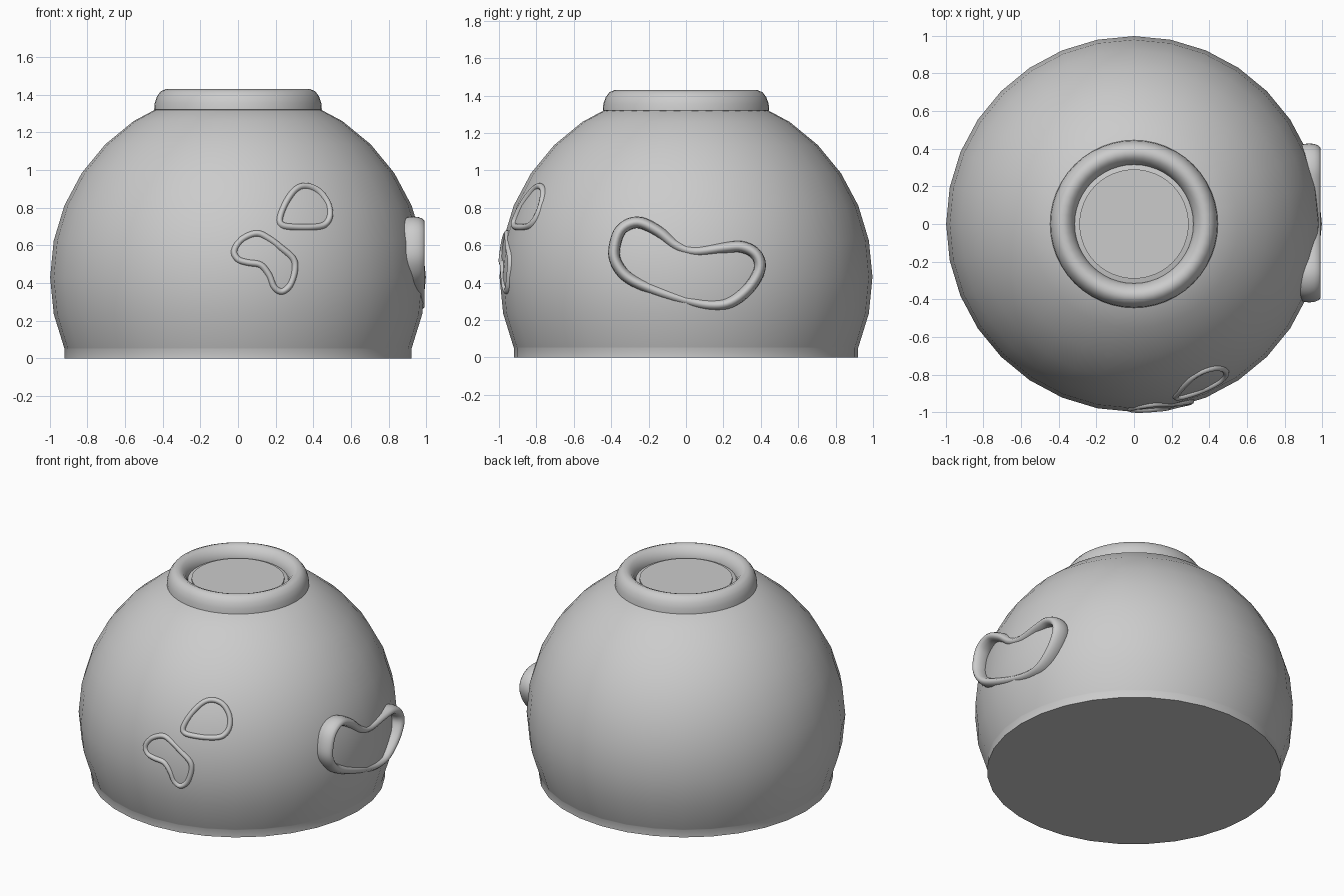
import bpy, bmesh
from math import sin, cos, pi, radians, sqrt
from mathutils import Vector

if "Cube" in bpy.data.objects:
    bpy.data.objects.remove(bpy.data.objects["Cube"])

CZ = 0.43   # height of the dome centre
R = 0.997   # dome radius


def make_object(name, bm, angle=40):
    bmesh.ops.recalc_face_normals(bm, faces=bm.faces)
    me = bpy.data.meshes.new(name)
    bm.to_mesh(me)
    bm.free()
    ob = bpy.data.objects.new(name, me)
    bpy.context.collection.objects.link(ob)
    bpy.ops.object.select_all(action='DESELECT')
    ob.select_set(True)
    bpy.context.view_layer.objects.active = ob
    bpy.ops.object.shade_smooth_by_angle(angle=radians(angle))
    return ob


def bridge(bm, rings, closed):
    n = len(rings)
    for i in range(n if closed else n - 1):
        a, b = rings[i], rings[(i + 1) % n]
        m = len(a)
        for j in range(m):
            k = (j + 1) % m
            bm.faces.new((a[j], a[k], b[k], b[j]))


def lathe(name, profile, segs, angle=40):
    """Revolve (radius, z) points round z, with flat caps at both ends."""
    bm = bmesh.new()
    rings = [[bm.verts.new((r * cos(2 * pi * j / segs), r * sin(2 * pi * j / segs), z))
              for j in range(segs)] for r, z in profile]
    bridge(bm, rings, False)
    bm.faces.new(rings[0])
    bm.faces.new(rings[-1])
    return make_object(name, bm, angle)


def smooth_loop(pts, steps=5):
    """Closed Catmull-Rom curve through 2D points."""
    out, n = [], len(pts)
    for i in range(n):
        a, b, c, d = (Vector(pts[(i + k) % n]) for k in (-1, 0, 1, 2))
        for s in range(steps):
            t = s / steps
            out.append(0.5 * (2 * b + (c - a) * t + (2 * a - 5 * b + 4 * c - d) * t * t
                              + (3 * b - a - 3 * c + d) * t ** 3))
    return out


def rim(name, path, normals, width, depth, sides=14):
    """Sweep an oval section along a closed path lying on the dome."""
    bm = bmesh.new()
    rings, n = [], len(path)
    for i, (p, nor) in enumerate(zip(path, normals)):
        tangent = (path[(i + 1) % n] - path[i - 1]).normalized()
        side = tangent.cross(nor).normalized()
        rings.append([bm.verts.new(p + side * width * cos(2 * pi * j / sides)
                                   + nor * depth * sin(2 * pi * j / sides))
                      for j in range(sides)])
    bridge(bm, rings, True)
    return make_object(name, bm, 60)


# Dome: cut sphere with a short straight foot
dome = [(0.92, 0.0), (0.92, 0.05)]
dome += [(R * cos(radians(a)), CZ + R * sin(radians(a)))
         for a in (-22.5, -11.25, 0, 11.25, 22.5, 33.75, 45, 56.25, 67.5)]
dome[2] = (0.922, 0.055)
lathe("dome", dome, 32, 40)

# Rounded collar on top, with a shallow recessed lid inside
collar = [(0.40, 1.30), (0.445, 1.32), (0.442, 1.355), (0.43, 1.39), (0.41, 1.417),
          (0.38, 1.43), (0.35, 1.417), (0.328, 1.39), (0.315, 1.36), (0.315, 1.34)]
lathe("top_collar", collar, 48, 50)
lathe("top_lid", [(0.29, 1.33), (0.29, 1.363)], 48)

# Large rim on the right side, with a level outer face
big = [(-.385, .57), (-.35, .68), (-.26, .722), (-.15, .675), (-.05, .597), (.05, .567),
       (.2, .585), (.3, .59), (.375, .55), (.395, .475), (.34, .375), (.24, .295),
       (.13, .28), (0, .305), (-.17, .36), (-.3, .42), (-.365, .49)]
path = [Vector((0.93, p.x, p.y)) for p in smooth_loop(big)]
rim("large_side_rim", path, [Vector((1, 0, 0))] * len(path), 0.031, 0.062)

# Two small rims wrapped on the front of the dome
small = {
    "upper_front_rim": [(.22, .74), (.25, .82), (.3, .89), (.355, .912), (.42, .89),
                        (.47, .83), (.485, .76), (.46, .71), (.4, .695), (.3, .695),
                        (.235, .705)],
    "lower_front_rim": [(-.02, .57), (.02, .63), (.1, .662), (.17, .63), (.225, .588),
                        (.29, .53), (.3, .47), (.275, .39), (.23, .355), (.19, .38),
                        (.165, .44), (.12, .495), (.05, .508), (0, .525)],
}
for name, pts in small.items():
    path, normals = [], []
    for p in smooth_loop(pts):
        v = Vector((p.x, -sqrt(0.982 ** 2 - p.x ** 2 - (p.y - CZ) ** 2), p.y))
        path.append(v)
        normals.append((v - Vector((0, 0, CZ))).normalized())
    rim(name, path, normals, 0.018, 0.024, 12)
